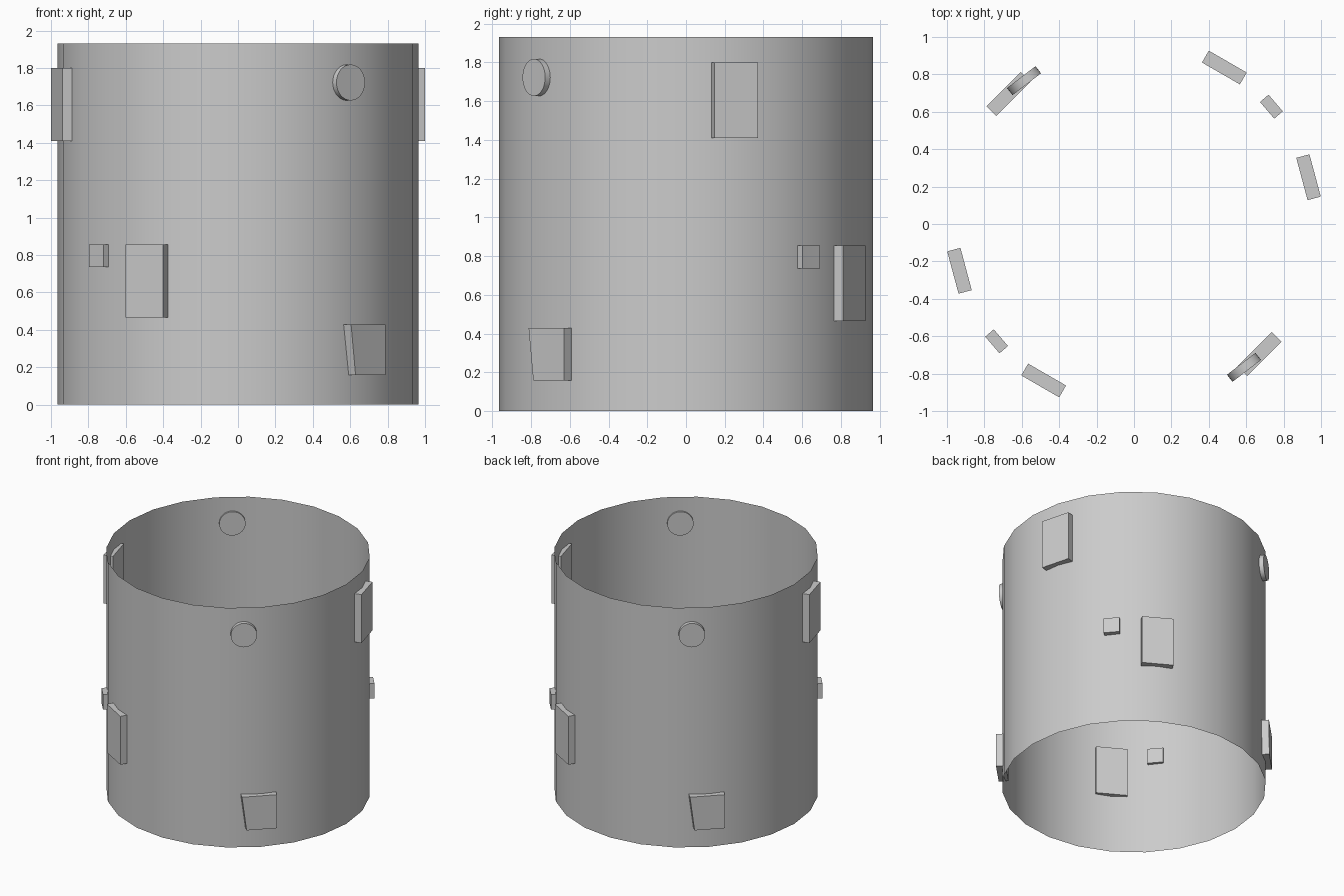
import bpy, bmesh, math
from mathutils import Matrix

if "Cube" in bpy.data.objects:
    bpy.data.objects.remove(bpy.data.objects["Cube"])

HEIGHT = 1.93
RADIUS = 0.965


def finish(name, bm, smooth=False):
    mesh = bpy.data.meshes.new(name)
    bmesh.ops.recalc_face_normals(bm, faces=bm.faces)
    bm.to_mesh(mesh)
    bm.free()
    obj = bpy.data.objects.new(name, mesh)
    bpy.context.collection.objects.link(obj)
    if smooth:
        bpy.context.view_layer.objects.active = obj
        obj.select_set(True)
        bpy.ops.object.shade_smooth_by_angle(angle=math.radians(35))
        obj.select_set(False)
    return obj


def place_pair(name, build, angle, z, smooth=False):
    """Build a part facing outward (+x local) and repeat it on the opposite side."""
    for suffix, turn in (("a", 0), ("b", 180)):
        bm = bmesh.new()
        build(bm)
        spin = Matrix.Rotation(math.radians(angle + turn), 4, 'Z')
        bm.transform(spin @ Matrix.Translation((0.966, 0, z)))
        finish(f"{name}_{suffix}", bm, smooth)


def block(depth, width, height, lean=0.0):
    """Box whose upper left edge can be pushed sideways."""
    def build(bm):
        bmesh.ops.create_cube(bm, size=1)
        bmesh.ops.scale(bm, vec=(depth, width, height), verts=bm.verts)
        for v in bm.verts:
            if v.co.y < 0 and v.co.z > 0:
                v.co.y -= lean
    return build


def disc(radius, depth):
    def build(bm):
        bmesh.ops.create_cone(bm, cap_ends=True, segments=32, radius1=radius,
                              radius2=radius, depth=depth,
                              matrix=Matrix.Rotation(math.pi / 2, 4, 'Y'))
    return build


# Open thin tube
bm = bmesh.new()
bmesh.ops.create_cone(bm, cap_ends=False, segments=24, radius1=RADIUS,
                      radius2=RADIUS, depth=HEIGHT,
                      matrix=Matrix.Translation((0, 0, HEIGHT / 2)))
finish("tube_wall", bm, smooth=True)

# Parts set into the wall, each with a twin on the opposite side
place_pair("upper_panel", block(0.073, 0.234, 0.39), 15, 1.605)
place_pair("lower_panel", block(0.073, 0.234, 0.39), 60, 0.66)
place_pair("small_block", block(0.06, 0.117, 0.12), 40.5, 0.795)
place_pair("slanted_block", block(0.072, 0.226, 0.27, lean=0.034), -45, 0.293)
place_pair("round_disc", disc(0.096, 0.048), -52.5, 1.722, smooth=True)
